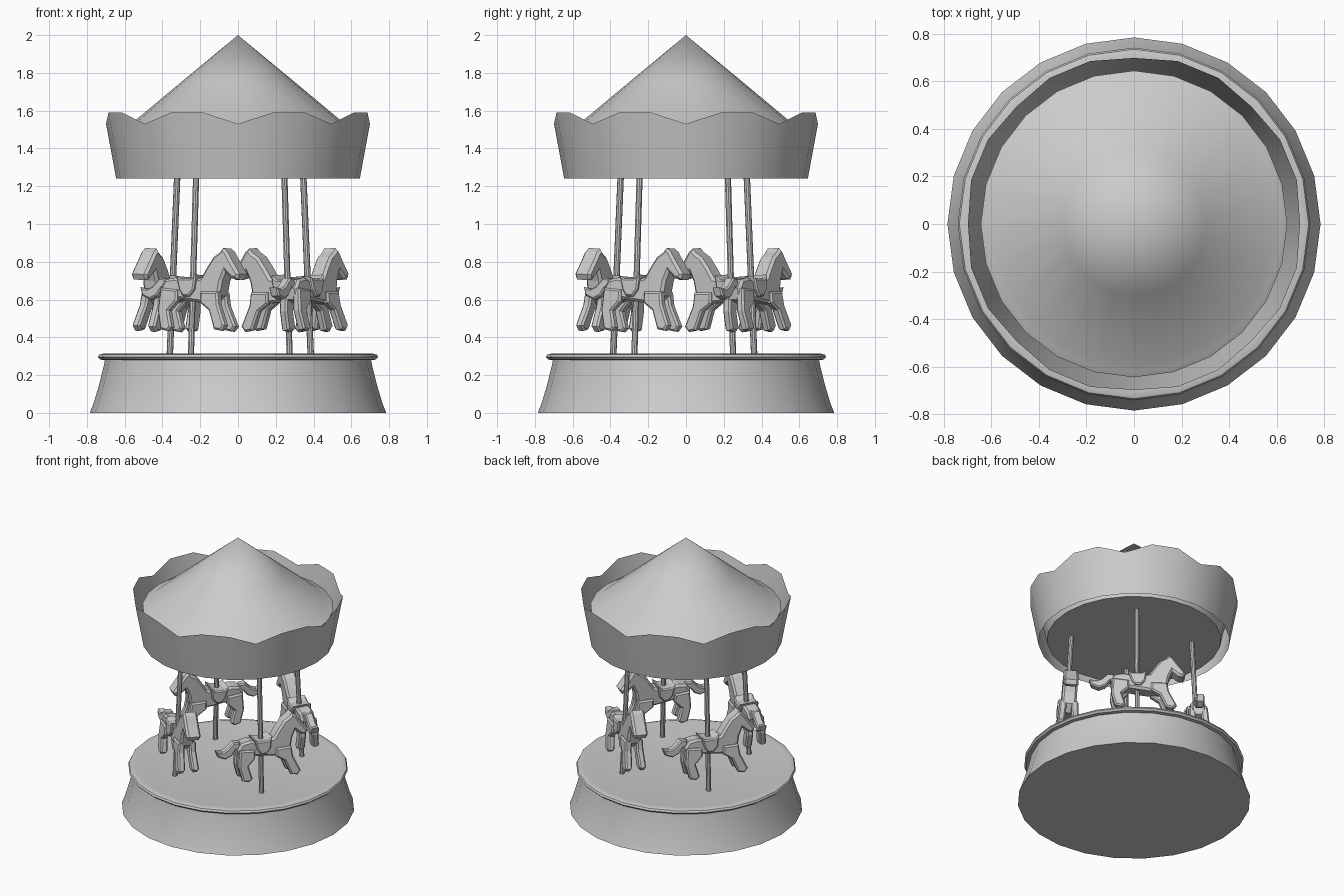
import bpy, bmesh
from math import sin, cos, pi, radians
from mathutils import Matrix

if "Cube" in bpy.data.objects:
    bpy.data.objects.remove(bpy.data.objects["Cube"])

SEG = 24


def finish(name, bm, angle=35):
    bmesh.ops.remove_doubles(bm, verts=bm.verts, dist=1e-5)
    bmesh.ops.recalc_face_normals(bm, faces=bm.faces)
    me = bpy.data.meshes.new(name)
    bm.to_mesh(me)
    bm.free()
    ob = bpy.data.objects.new(name, me)
    bpy.context.collection.objects.link(ob)
    if angle:
        bpy.ops.object.select_all(action='DESELECT')
        ob.select_set(True)
        bpy.context.view_layer.objects.active = ob
        bpy.ops.object.shade_smooth_by_angle(angle=radians(angle))
    return ob


def lathe(name, profile):
    """Spin an (r, z) profile around z."""
    bm = bmesh.new()
    vs = [bm.verts.new((r, 0, z)) for r, z in profile]
    es = [bm.edges.new(p) for p in zip(vs, vs[1:])]
    bmesh.ops.spin(bm, geom=vs + es, cent=(0, 0, 0), axis=(0, 0, 1),
                   angle=2 * pi, steps=SEG, use_merge=True)
    return finish(name, bm)


def slab(bm, pts, y0, y1, bevel=0.012):
    """Extrude an (x, z) outline from y0 to y1 with chamfered rims."""
    ym, h = (y0 + y1) / 2, (y1 - y0) / 2
    part = bmesh.new()
    face = part.faces.new([part.verts.new((x, ym - h, z)) for x, z in pts])
    ext = bmesh.ops.extrude_face_region(part, geom=[face])
    for v in ext['geom']:
        if isinstance(v, bmesh.types.BMVert):
            v.co.y = ym + h
    bmesh.ops.recalc_face_normals(part, faces=part.faces)
    if bevel:
        rim = [e for e in part.edges if abs(e.verts[0].co.y - e.verts[1].co.y) < 1e-6]
        bmesh.ops.bevel(part, geom=rim, offset=bevel, segments=1, affect='EDGES', clamp_overlap=True)
    tmp = bpy.data.meshes.new("tmp")
    part.to_mesh(tmp)
    part.free()
    bm.from_mesh(tmp)
    bpy.data.meshes.remove(tmp)


# Base with flared skirt and rounded lip
lathe("base", [(0, 0), (0.785, 0), (0.765, 0.05), (0.735, 0.15), (0.71, 0.25), (0.705, 0.28),
               (0.73, 0.282), (0.742, 0.295), (0.735, 0.308), (0.71, 0.315), (0.69, 0.312), (0, 0.312)])

# Conical roof with lip and tapered underside drum
lathe("roof", [(0, 2.0), (0.3, 1.752), (0.59, 1.51), (0.625, 1.497), (0.645, 1.485),
               (0.64, 1.47), (0.61, 1.36), (0.588, 1.25), (0, 1.25)])

# Wavy valance
bm = bmesh.new()
rows = []
for i in range(SEG):
    a = 2 * pi * i / SEG
    z = 1.57 - 0.04 * cos(8 * a)
    r = 0.645 + 0.185 * (z - 1.24)
    rows.append((bm.verts.new((0.645 * cos(a), 0.645 * sin(a), 1.24)),
                 bm.verts.new((r * cos(a), r * sin(a), z))))
for (a, b), (c, d) in zip(rows, rows[1:] + rows[:1]):
    bm.faces.new((a, c, d, b))
finish("valance", bm)

# Horse outlines: x forward from the pole, z up
body = [(-0.17, 0.60), (-0.18, 0.66), (-0.15, 0.705), (-0.09, 0.715), (0, 0.695), (0.08, 0.715),
        (0.115, 0.77), (0.155, 0.825), (0.195, 0.85), (0.215, 0.872), (0.24, 0.855), (0.27, 0.81),
        (0.325, 0.735), (0.31, 0.705), (0.275, 0.71), (0.235, 0.745), (0.215, 0.70),
        (0.20, 0.62), (0.15, 0.575), (0.05, 0.585), (-0.05, 0.60), (-0.11, 0.58)]
front_leg = [(0.09, 0.64), (0.20, 0.64), (0.21, 0.57), (0.26, 0.46), (0.235, 0.432),
             (0.19, 0.44), (0.15, 0.54), (0.09, 0.58)]
rear_leg = [(-0.17, 0.66), (-0.06, 0.65), (-0.06, 0.59), (-0.11, 0.54), (-0.085, 0.45),
            (-0.11, 0.43), (-0.155, 0.44), (-0.18, 0.54)]
tail = [(-0.14, 0.66), (-0.16, 0.71), (-0.20, 0.715), (-0.245, 0.67), (-0.28, 0.655), (-0.325, 0.665),
        (-0.31, 0.62), (-0.26, 0.60), (-0.215, 0.62), (-0.185, 0.66)]
saddle = [(-0.065, 0.722), (-0.035, 0.708), (0.025, 0.708), (0.06, 0.73), (0.05, 0.65),
          (0.02, 0.615), (-0.02, 0.615), (-0.045, 0.65)]

parts = []
bm = bmesh.new()
slab(bm, body, -0.05, 0.05, 0.014)
parts.append(finish("horse_body", bm, 0))
for name, outline in (("horse_front_legs", front_leg), ("horse_rear_legs", rear_leg)):
    bm = bmesh.new()
    for s in (-1, 1):
        slab(bm, outline, s * 0.04 - 0.024, s * 0.04 + 0.024, 0.01)
    # splay the feet slightly outward
    for v in bm.verts:
        v.co.y += (0.012 if v.co.y > 0 else -0.012) * max(0, (0.6 - v.co.z) / 0.17)
    parts.append(finish(name, bm, 0))
bm = bmesh.new()
slab(bm, tail, -0.028, 0.028, 0.008)
parts.append(finish("horse_tail", bm, 0))
bm = bmesh.new()
slab(bm, saddle, -0.068, 0.068, 0.008)
parts.append(finish("horse_saddle", bm, 0))

# Pole through the horse
bm = bmesh.new()
bmesh.ops.create_cone(bm, cap_ends=True, segments=10, radius1=0.017, radius2=0.017, depth=0.96,
                      matrix=Matrix.Translation((0, 0, 0.785)))
parts.append(finish("horse_pole", bm))

# Four horses around the deck, leaning slightly inward
for k in range(4):
    m = (Matrix.Translation((0.012, -0.012, 0)) @ Matrix.Rotation(radians(55 + 90 * k), 4, 'Z')
         @ Matrix.Translation((0, -0.455, 0.315)) @ Matrix.Rotation(radians(-2.9), 4, 'X')
         @ Matrix.Translation((0, 0, -0.315)))
    for p in parts:
        ob = p
        if k:
            ob = p.copy()
            bpy.context.collection.objects.link(ob)
        ob.matrix_world = m
